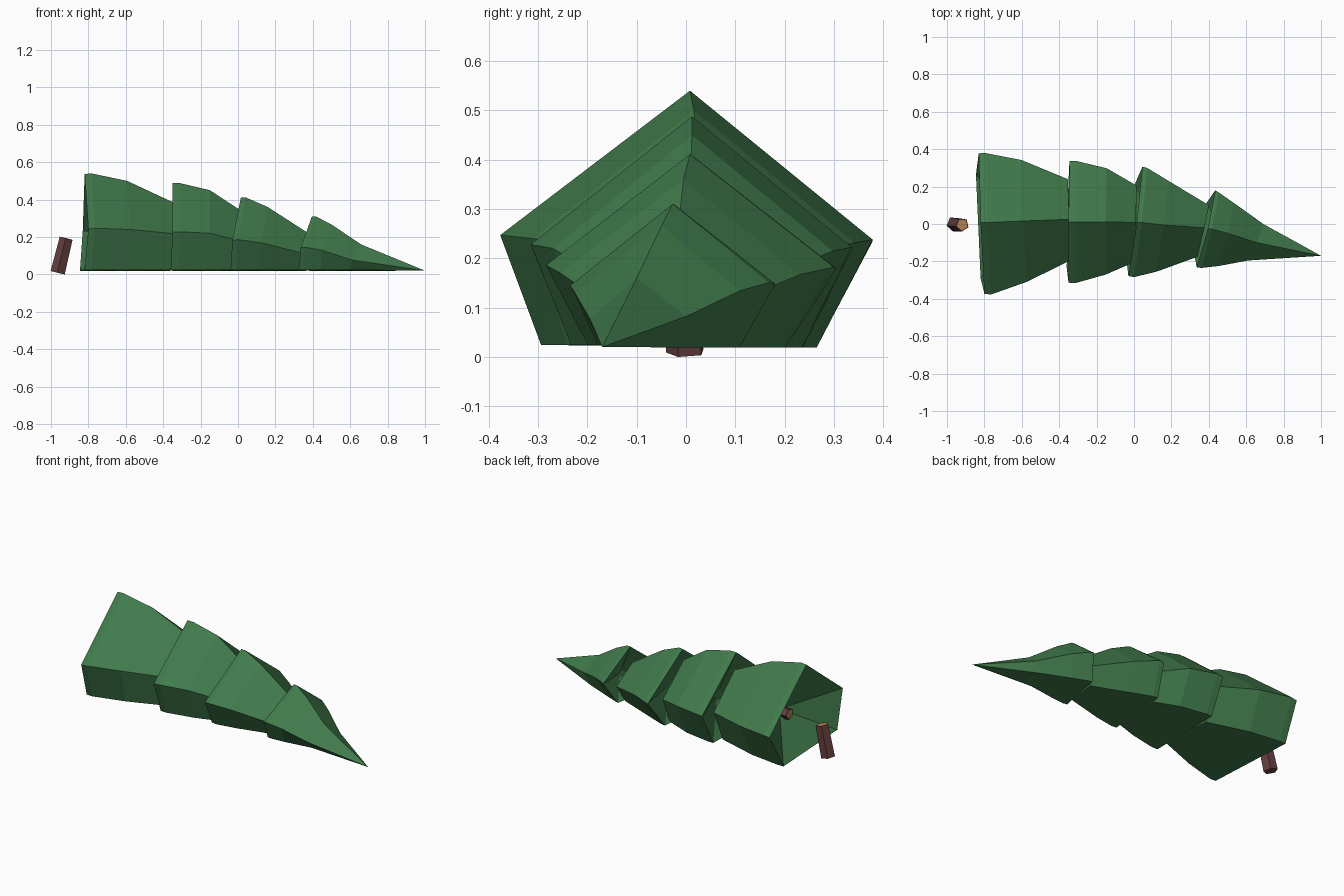
import bpy, bmesh
from mathutils import Vector, Matrix

if "Cube" in bpy.data.objects:
    bpy.data.objects.remove(bpy.data.objects["Cube"])


def material(name, color):
    m = bpy.data.materials.new(name)
    m.diffuse_color = (*color, 1)
    m.use_nodes = True
    m.node_tree.nodes["Principled BSDF"].inputs["Base Color"].default_value = m.diffuse_color
    return m


green = material("needles", (0.052, 0.195, 0.070))
bark = material("bark", (0.13, 0.05, 0.052))
wood = material("cut_wood", (0.50, 0.25, 0.09))


def finish(bm, name, *mats):
    bmesh.ops.recalc_face_normals(bm, faces=bm.faces[:])
    me = bpy.data.meshes.new(name)
    bm.to_mesh(me)
    bm.free()
    for m in mats:
        me.materials.append(m)
    ob = bpy.data.objects.new(name, me)
    bpy.context.collection.objects.link(ob)
    return ob


# Foliage tier: five-sided rings, flat on the ground, with a hollow rear
# lean: x offset of ridge, right side, lower left, lower right
def tier(name, rows, lean, low, depth, tip=None, drop=0.0):
    bm = bmesh.new()
    rings = []
    for i, (x, yl, yr, yt, zt, zs) in enumerate(rows):
        k = 1 - 0.25 * i / len(rows)
        dt, dr, dbl, dbr = (v * k for v in lean)
        pts = [(x + dt, yt, zt), (x, yl, zs), (x + dbl, yl * low[0], 0.024),
               (x + dbr, yr * low[1], 0.019), (x + dr, yr, zs - drop * k)]
        rings.append([bm.verts.new(p) for p in pts])
    # concave underside leading to a small hub
    hub = sum((v.co for v in rings[0]), Vector()) / 5
    inner = [bm.verts.new(hub + (v.co - hub) * 0.12 + Vector((depth, 0, 0)))
             for v in rings[0]]
    rings.insert(0, inner)
    for a, b in zip(rings, rings[1:]):
        for j in range(5):
            k = (j + 1) % 5
            bm.faces.new((a[j], a[k], b[k], b[j]))
    bm.faces.new(inner)
    if tip:
        t = bm.verts.new(tip)
        for j in range(5):
            bm.faces.new((rings[-1][j], rings[-1][(j + 1) % 5], t))
    else:
        bm.faces.new(rings[-1])
    return finish(bm, name, green)


# rows: x, left y, right y, ridge y, ridge z, side z
tier("lowest_tier", [
    (-0.80, -0.373, 0.378, 0.008, 0.537, 0.243),
    (-0.765, -0.377, 0.379, 0.008, 0.54, 0.247),
    (-0.575, -0.31, 0.342, 0.016, 0.50, 0.24),
    (-0.33, -0.19, 0.24, 0.025, 0.385, 0.217)],
    (-0.02, -0.03, -0.02, -0.045), (0.78, 0.70), 0.17, drop=0.01)
tier("second_tier", [
    (-0.35, -0.314, 0.338, 0.012, 0.488, 0.225),
    (-0.31, -0.315, 0.336, 0.012, 0.488, 0.228),
    (-0.15, -0.27, 0.298, 0.012, 0.45, 0.22),
    (0.01, -0.20, 0.205, 0.008, 0.345, 0.18)],
    (0, 0.005, -0.01, 0), (0.74, 0.70), 0.12, drop=0.006)
tier("third_tier", [
    (-0.03, -0.278, 0.306, 0.01, 0.41, 0.183),
    (0.0, -0.284, 0.300, 0.008, 0.411, 0.186),
    (0.12, -0.255, 0.23, -0.005, 0.36, 0.17),
    (0.34, -0.175, 0.10, -0.02, 0.22, 0.115)],
    (0.045, 0.075, -0.01, 0.03), (0.70, 0.66), 0.10, drop=0.004)
tier("top_tier", [
    (0.335, -0.231, 0.181, -0.025, 0.310, 0.142),
    (0.36, -0.235, 0.168, -0.027, 0.310, 0.145),
    (0.45, -0.225, 0.11, -0.05, 0.265, 0.129),
    (0.61, -0.195, 0.0, -0.10, 0.16, 0.077)],
    (0.06, 0.10, -0.01, 0.05), (0.76, 0.60), 0.08, (1.0, -0.17, 0.02), -0.006)


# Five-sided trunk piece between two points, with cut wood on its far end
def log(name, a, b, r1, r2):
    a, b = Vector(a), Vector(b)
    rot = (b - a).to_track_quat('Z', 'X').to_matrix().to_4x4()
    bm = bmesh.new()
    bmesh.ops.create_cone(bm, cap_ends=True, segments=5, radius1=r1, radius2=r2,
                          depth=(b - a).length,
                          matrix=Matrix.Translation((a + b) / 2) @ rot)
    top = max(bm.faces, key=lambda f: f.calc_center_median().dot(b - a))
    bmesh.ops.inset_individual(bm, faces=[top], thickness=0.006)
    top.material_index = 1
    return finish(bm, name, bark, wood)


log("stump", (-0.963, 0, 0.009), (-0.918, -0.004, 0.193), 0.041, 0.037)
log("trunk_stub", (-0.55, 0, 0.20), (-0.70, 0, 0.20), 0.036, 0.034)
